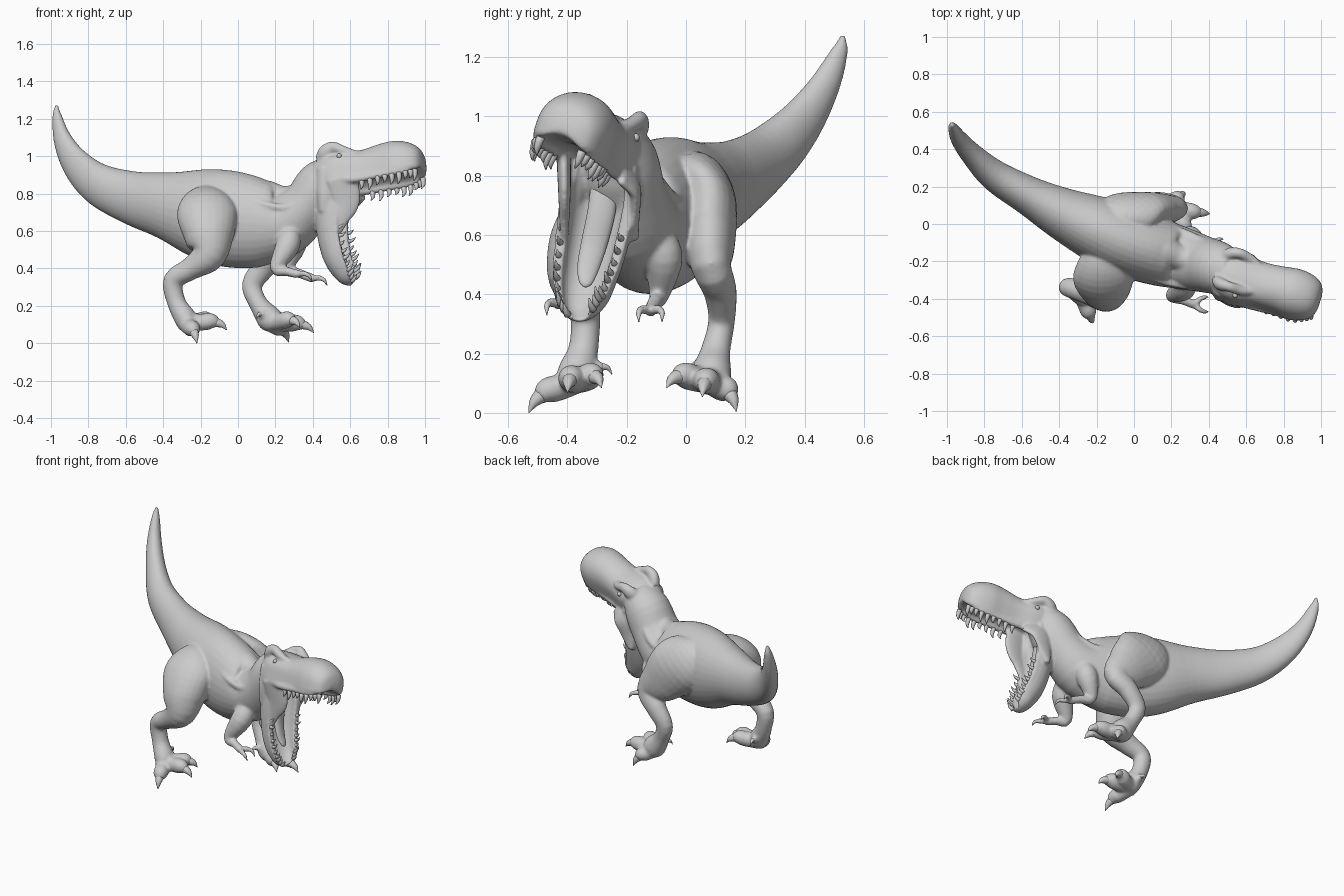
import bpy, bmesh
from math import sin, cos, pi, radians
from mathutils import Vector, Matrix

X, Y, Z = Vector((1, 0, 0)), Vector((0, 1, 0)), Vector((0, 0, 1))


def spline(st, t):
    # Catmull-Rom through stations of any width
    i = max(0, min(int(t), len(st) - 2))
    f = t - i
    a, b, c, d = (st[max(0, min(k, len(st) - 1))] for k in (i - 1, i, i + 1, i + 2))
    return [0.5 * (2 * q + (r - p) * f + (2 * p - 5 * q + 4 * r - s) * f * f
                   + (3 * q - p - 3 * r + s) * f ** 3) for p, q, r, s in zip(a, b, c, d)]


def skin(bm, rings):
    vs = [[bm.verts.new(p) for p in r] for r in rings]
    n = len(vs[0])
    faces = [bm.faces.new((a[i], a[(i + 1) % n], b[(i + 1) % n], b[i]))
             for a, b in zip(vs, vs[1:]) for i in range(n)]
    faces += [bm.faces.new(vs[0][::-1]), bm.faces.new(vs[-1])]
    bmesh.ops.recalc_face_normals(bm, faces=faces)


def frame(st, t, ref):
    p = spline(st, t)
    e, m = 0.05, len(st) - 1
    tan = (Vector(spline(st, min(m, t + e))[:3]) - Vector(spline(st, max(0, t - e))[:3])).normalized()
    side = tan.cross(ref).normalized()
    return p, side, side.cross(tan)


def tube(bm, st, ref=Z, n=16, sub=4):
    # stations: x, y, z, half width, [half height]
    st = [s if len(s) == 5 else (*s, s[3]) for s in st]
    rings = []
    for k in range((len(st) - 1) * sub + 1):
        p, s, u = frame(st, k / sub, ref)
        w, h = max(p[3], .002), max(p[4], .002)
        rings.append([Vector(p[:3]) + s * w * cos(2 * pi * i / n) + u * h * sin(2 * pi * i / n)
                      for i in range(n)])
    skin(bm, rings)


def finish(bm, name, remesh=False):
    me = bpy.data.meshes.new(name)
    bm.to_mesh(me)
    bm.free()
    me.shade_smooth()
    ob = bpy.data.objects.new(name, me)
    bpy.context.collection.objects.link(ob)
    if remesh:
        r = ob.modifiers.new("fuse", 'REMESH')
        r.mode, r.voxel_size, r.use_smooth_shade = 'VOXEL', .008, True
        s = ob.modifiers.new("soften", 'SMOOTH')
        s.factor, s.iterations = .5, 8
    return ob


body, claws, teeth = bmesh.new(), bmesh.new(), bmesh.new()

# tail, trunk and neck
tube(body, [(-.97, .53, 1.275, .008, .008), (-.967, .515, 1.21, .025, .032),
            (-.935, .455, 1.08, .045, .06), (-.86, .365, .95, .062, .09),
            (-.74, .255, .845, .085, .115), (-.56, .15, .775, .105, .145),
            (-.38, .055, .735, .14, .182), (-.2, -.025, .695, .175, .24),
            (-.04, -.095, .663, .185, .258), (.13, -.15, .64, .18, .235),
            (.26, -.185, .645, .165, .175), (.37, -.215, .735, .15, .14),
            (.45, -.235, .85, .14, .135), (.53, -.26, .93, .11, .09)], n=32)
# nape
tube(body, [(-.02, -.11, .78, .08), (.13, -.14, .785, .09), (.25, -.18, .77, .07),
            (.36, -.21, .795, .08), (.46, -.235, .89, .09)], n=24)

# neck folds on both flanks
fold = [(-.02, -.24, .80, .01), (.13, -.30, .745, .018), (.26, -.325, .725, .022),
        (.36, -.325, .78, .024), (.43, -.30, .88, .012)]
tube(body, fold)
tube(body, [(x, 2 * (-.12 - .25 * x) - y, z, r) for x, y, z, r in fold])

# legs
tube(body, [(-.15, -.11, .79, .05, .07), (-.165, -.2, .755, .09, .13), (-.165, -.285, .69, .108, .162),
            (-.155, -.345, .57, .118, .135), (-.16, -.38, .47, .09, .095), (-.25, -.365, .40, .065, .062),
            (-.345, -.34, .335, .052, .055), (-.33, -.345, .22, .05, .05),
            (-.28, -.37, .13, .065, .06), (-.265, -.375, .085, .05, .05)], ref=X, n=24)
tube(body, [(-.1, -.04, .83, .05, .09), (-.07, .03, .795, .09, .15), (.005, .075, .71, .095, .18),
            (.12, .08, .585, .087, .145), (.2, .085, .495, .068, .09), (.14, .115, .41, .056, .065),
            (.075, .12, .31, .045, .055), (.11, .10, .21, .05, .05),
            (.17, .085, .13, .068, .07), (.2, .08, .09, .055, .05)], ref=X, n=24)

# toes with curved claws
feet = [((-.28, -.37, .115), [(-.22, -.53, .0), (-.06, -.40, .07), (-.1, -.285, .085), (-.3, -.25, .13)]),
        ((.17, .085, .115), [(.27, .17, .005), (.405, .055, .055), (.33, -.065, .085), (.1, .0, .13)])]
for base, tips in feet:
    b = Vector(base)
    for k, tip in enumerate(tips):
        t, r = Vector(tip), (.041 if k < 3 else .02)
        up = Z * .03
        tube(body, [(*b, r * 1.25), (*(b.lerp(t, .35) + up * .4), r * 1.12),
                    (*(b.lerp(t, .62) + up), r * 1.08), (*(b.lerp(t, .78) + up * .8), r * .6)], n=12)
        tube(claws, [(*(b.lerp(t, .68) + up), r * .7), (*(b.lerp(t, .88) + up * .8), r * .45), (*t, .001)], n=10)

# small arms, two fingers each
arms = [((.28, -.29, .60), (.265, -.345, .52), (.205, -.385, .40), (.32, -.43, .368)),
        ((.31, -.10, .60), (.3, -.075, .52), (.26, -.09, .40), (.40, -.12, .345))]
for a, b, c, d in arms:
    tube(body, [(*a, .055), (*b, .065), (*c, .036), (*Vector(c).lerp(Vector(d), .5), .025), (*d, .024)], ref=Y)
    for off in (-.03, .03):
        k = Vector(d) + Vector((.035, off, .004))
        tube(body, [(*d, .018), (*k, .016), (*(k + Vector((.015, off * .2, -.012))), .011)], n=10)
        tube(claws, [(*k, .012), (*(k + Vector((.025, off * .3, -.012))), .01),
                     (*(k + Vector((.042, off * .3, -.042))), .001)], n=8)

# upper head, rolled and turned
M = (Matrix.Translation((.5, -.27, .912)) @ Matrix.Rotation(radians(-16), 4, 'Z')
     @ Matrix.Rotation(radians(-5), 4, 'Y') @ Matrix.Rotation(radians(-18), 4, 'X'))
head = [(-.07, .06, .07, .09), (0, .095, .12, .125), (.08, .10, .13, .132), (.18, .102, .115, .118),
        (.28, .128, .10, .122), (.37, .138, .095, .132), (.45, .118, .08, .12),
        (.5, .08, .06, .088), (.518, .025, .03, .035)]
rings = []
for k in range(33):
    u, top, bot, hw = spline(head, k / 4)
    ring = []
    for i in range(36):
        c, s = cos(2 * pi * i / 36), sin(2 * pi * i / 36)
        v = hw * abs(c) ** (.95 if s > 0 else .7) * (1 if c > 0 else -1)
        w = top * s ** .9 if s >= 0 else -bot * abs(s) ** .4 * (1 - .6 * abs(s) ** 4)
        ring.append(M @ Vector((u, v, w)))
    rings.append(ring)
skin(body, rings)


def on_head(pts, side):
    return [(*(M @ Vector((u, v * side, w))), *r) for u, v, w, *r in pts]


eyes = bmesh.new()
for side in (-1, 1):
    # brow crests, lip ridges, cheeks and jaw muscle
    tube(body, on_head([(-.04, .065, .05, .03, .035), (-.01, .09, .085, .034, .04), (.035, .098, .108, .028, .032),
                        (.08, .095, .092, .028, .026), (.12, .088, .075, .024, .024), (.17, .07, .06, .015, .02)], side))
    tube(body, on_head([(.05, .11, -.07, .022), (.15, .105, -.085, .022), (.28, .105, -.075, .02),
                        (.4, .108, -.065, .018), (.46, .09, -.055, .015)], side))
    yc = -.292 + side * .118
    tube(body, [(.525, yc, .58, .02, .014), (.55, yc, .67, .05, .018), (.58, yc, .76, .075, .022),
                *on_head([(.09, .106, -.07, .085, .025)], side)], ref=Y)
    tube(body, [*on_head([(-.01, .08, .0, .05)], side), (.47, -.265 + side * .105, .80, .045, .05),
                (.46, -.28 + side * .10, .70, .03)], ref=X)
    bmesh.ops.create_uvsphere(eyes, u_segments=16, v_segments=10, radius=.014,
                              matrix=M @ Matrix.Translation((.078, side * .117, .048)))
    # upper teeth along each side of the snout
    for k in range(9):
        u, top, bot, hw = spline(head, 3.3 + k * .46)
        size = .05 + .014 * sin(k * 1.7)
        p = Vector((u - .012, side * hw * .86, -bot * .85))
        tube(teeth, [(*(M @ p), .015), (*(M @ (p + Vector((.003, 0, -size * .6)))), .011),
                     (*(M @ (p + Vector((-.006, -side * .006, -size)))), .001)], ref=X, n=8, sub=2)

# lower jaw: channel-shaped loft from hinge to chin (x, y, z, half width, half depth)
jaw = [(.49, -.265, .85, .12, .065), (.485, -.28, .72, .132, .075), (.495, -.305, .58, .125, .07),
       (.522, -.33, .46, .113, .065), (.565, -.345, .375, .094, .052),
       (.598, -.35, .335, .064, .035), (.615, -.35, .315, .024, .012)]


def jaw_frame(t):
    p, s, n = frame(jaw, t, Vector((.965, -.26, 0)))
    return Vector(p[:3]), s, (n if n.x > 0 else -n), p[3], p[4]


rings = []
for k in range(37):
    c, s, n, w, d = jaw_frame(k / 6)
    ang = [pi * i / 14 for i in range(15)]
    outer = [c + s * w * cos(a) + n * (d - 2 * d * max(sin(a), 0) ** .7) for a in ang]
    inner = [c + s * w * .68 * cos(a) + n * (d - 1.2 * d * max(sin(a), 0) ** .7) for a in reversed(ang)]
    rings.append(outer + inner)
skin(body, rings)

# lower teeth along the jaw rim
for side in (-1, 1):
    for k in range(10):
        c, s, n, w, d = jaw_frame(1.9 + k * .37)
        p = c + s * side * w * .83 + n * (d - .012)
        size = .042 + .01 * sin(k * 2.1)
        tube(teeth, [(*p, .013), (*(p + n * size * .6), .009),
                     (*(p + n * size + Z * .012), .001)], ref=Y, n=8, sub=2)

# tongue
tongue = bmesh.new()
tube(tongue, [(.50, -.275, .78, .045, .022), (.512, -.285, .68, .047, .022), (.52, -.31, .57, .044, .02),
              (.545, -.33, .49, .037, .017), (.572, -.338, .44, .023, .012), (.58, -.34, .425, .006, .004)], ref=X)

finish(body, "body", remesh=True)
finish(claws, "claws")
finish(teeth, "teeth")
finish(eyes, "eyes")
finish(tongue, "tongue")
